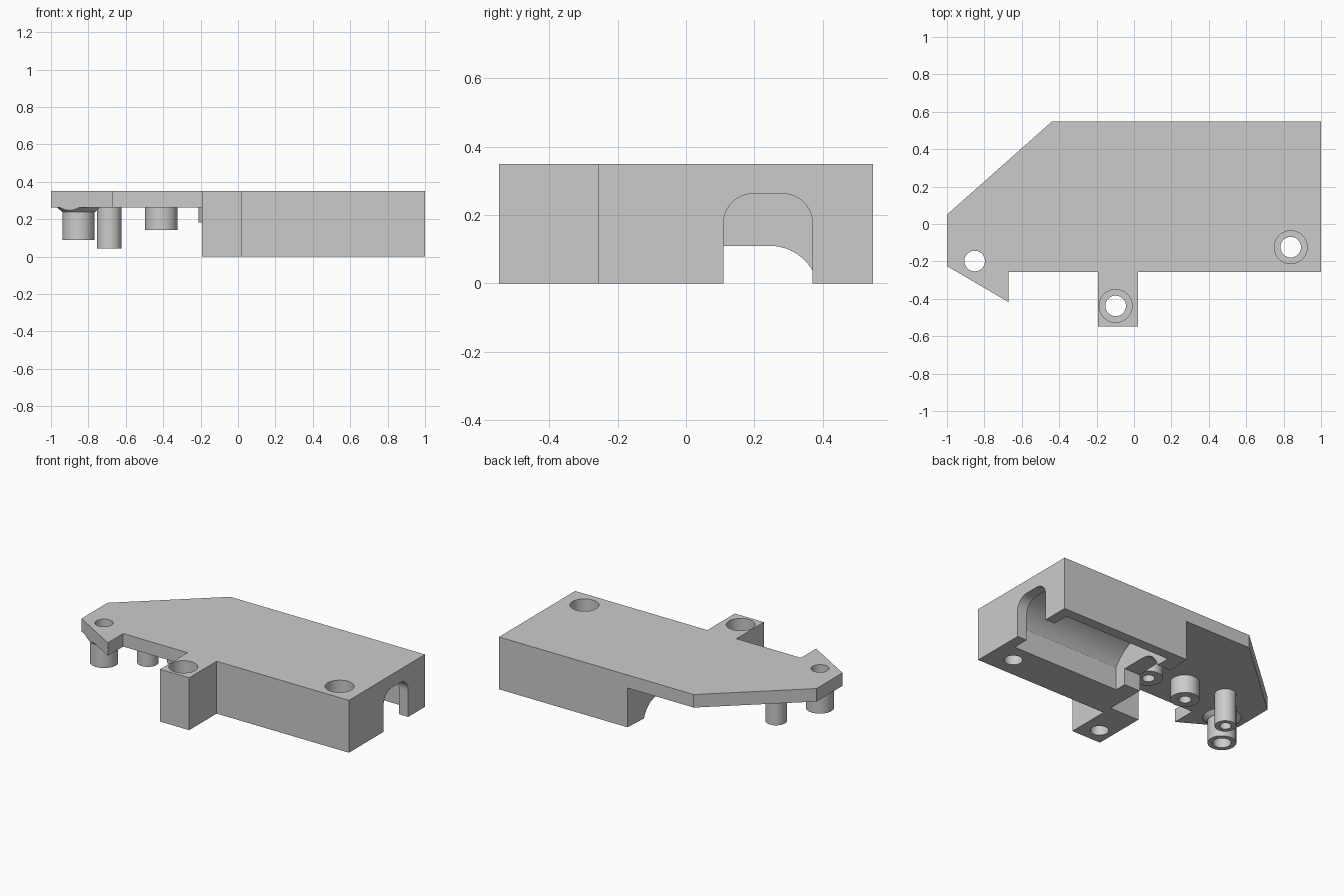
import bpy, bmesh, math

cube = bpy.data.objects.get("Cube")
if cube:
    bpy.data.objects.remove(cube, do_unlink=True)

grey = bpy.data.materials.new("light grey plastic")
grey.use_nodes = True
grey.diffuse_color = (0.6, 0.6, 0.6, 1)
grey.node_tree.nodes["Principled BSDF"].inputs["Base Color"].default_value = grey.diffuse_color

TOP, PLATE = 0.35, 0.263
FLOOR = -0.1  # cutters start below the part


def prism(name, outline, vector):
    """Extrude a closed 3D outline along a vector."""
    mesh = bpy.data.meshes.new(name)
    bm = bmesh.new()
    face = bm.faces.new([bm.verts.new(p) for p in outline])
    ext = bmesh.ops.extrude_face_region(bm, geom=[face])
    moved = [g for g in ext["geom"] if isinstance(g, bmesh.types.BMVert)]
    bmesh.ops.translate(bm, verts=moved, vec=vector)
    bmesh.ops.recalc_face_normals(bm, faces=bm.faces)
    bm.to_mesh(mesh)
    bm.free()
    mesh.materials.append(grey)
    obj = bpy.data.objects.new(name, mesh)
    bpy.context.collection.objects.link(obj)
    return obj


def slab(name, points, z0, z1):
    return prism(name, [(x, y, z0) for x, y in points], (0, 0, z1 - z0))


def tunnel(name, points, x0, x1):
    return prism(name, [(x0, y, z) for y, z in points], (x1 - x0, 0, 0))


def arc(cx, cy, r, start, end, n=24):
    steps = [math.radians(start + (end - start) * i / n) for i in range(n + 1)]
    return [(cx + r * math.cos(a), cy + r * math.sin(a)) for a in steps]


def cylinder(name, x, y, r, z0, z1):
    return slab(name, arc(x, y, r, 0, 360, 48)[:-1], z0, z1)


def combine(target, tool, operation):
    """Apply a boolean and discard the tool."""
    tool.hide_render = True
    mod = target.modifiers.new("boolean", "BOOLEAN")
    mod.operation, mod.object, mod.solver = operation, tool, "EXACT"
    bpy.context.view_layer.objects.active = target
    bpy.ops.object.modifier_apply(modifier=mod.name)
    bpy.data.objects.remove(tool, do_unlink=True)


def smooth(obj):
    bpy.ops.object.select_all(action="DESELECT")
    obj.select_set(True)
    bpy.context.view_layer.objects.active = obj
    bpy.ops.object.shade_smooth_by_angle(angle=math.radians(12))


# Thin cover plate with clipped corners
outline = [(-1, 0.05), (-0.44, 0.547), (1, 0.547), (1, -0.257),
           (0.022, -0.257), (0.022, -0.547), (-0.193, -0.547),
           (-0.193, -0.257), (-0.67, -0.257), (-0.67, -0.418), (-1, -0.225)]
housing = slab("housing", outline, PLATE, TOP)

# Deep block with its mounting leg
block = slab("block", [(1, 0.547), (0.05, 0.547), (0.022, 0.1), (0.022, -0.19),
                       (-0.193, -0.19), (-0.193, -0.547), (0.022, -0.547),
                       (0.022, -0.257), (1, -0.257)], 0, TOP)
combine(housing, block, "UNION")

# Straight-sided inner chamber with a shallow vaulted roof
chamber = [(0.48, FLOOR)] + arc(0.24, 0, 0.284, 32.3, 147.7) + [(0, FLOOR)]
combine(housing, tunnel("chamber", chamber, 0.14, 0.93), "DIFFERENCE")

# Arched opening in the end wall
arch = ([(0.37, FLOOR)] + arc(0.285, 0.177, 0.085, 0, 90, 12)
        + arc(0.195, 0.177, 0.085, 90, 180, 12) + [(0.11, FLOOR)])
combine(housing, tunnel("arch", arch, 0.9, 1.1), "DIFFERENCE")

# Low passage under the inner wall
passage = [(0.39, FLOOR)] + arc(0.245, -0.035, 0.145, 0, 90) + [(0.08, 0.11), (0.08, FLOOR)]
combine(housing, tunnel("passage", passage, -0.3, 0.25), "DIFFERENCE")

# Counterbored screw holes
for x, y in ((-0.098, -0.438), (0.838, -0.124)):
    combine(housing, cylinder("hole", x, y, 0.055, FLOOR, 0.5), "DIFFERENCE")
    combine(housing, cylinder("counterbore", x, y, 0.088, 0.17, 0.5), "DIFFERENCE")

# Hole through the clipped corner
CORNER = (-0.852, -0.198)
combine(housing, cylinder("corner_hole", *CORNER, 0.055, 0.1, 0.5), "DIFFERENCE")
smooth(housing)


# Hollow bosses under the plate
def boss(name, x, y, r, bore, bottom):
    post = cylinder(name, x, y, r, bottom, PLATE)
    combine(post, cylinder("bore", x, y, bore, FLOOR, PLATE + 0.1), "DIFFERENCE")
    combine(post, slab("trim", outline, FLOOR, 0.5), "INTERSECT")
    smooth(post)


boss("corner_boss", *CORNER, 0.086, 0.055, 0.088)
boss("tall_boss", -0.688, 0.03, 0.065, 0.035, 0.043)
boss("middle_boss", -0.41, -0.015, 0.087, 0.038, 0.142)
boss("inner_boss", -0.125, -0.015, 0.087, 0.038, 0.183)

# Flared collar at the root of the corner boss, trimmed to the plate edge
bpy.ops.mesh.primitive_cone_add(vertices=48, radius1=0.088, radius2=0.115, depth=0.025,
                                location=(*CORNER, PLATE - 0.0125))
collar = bpy.context.object
collar.name = "corner_collar"
collar.data.materials.append(grey)
combine(collar, cylinder("bore", *CORNER, 0.055, 0, 0.5), "DIFFERENCE")
combine(collar, slab("trim", outline, FLOOR, 0.5), "INTERSECT")
smooth(collar)
